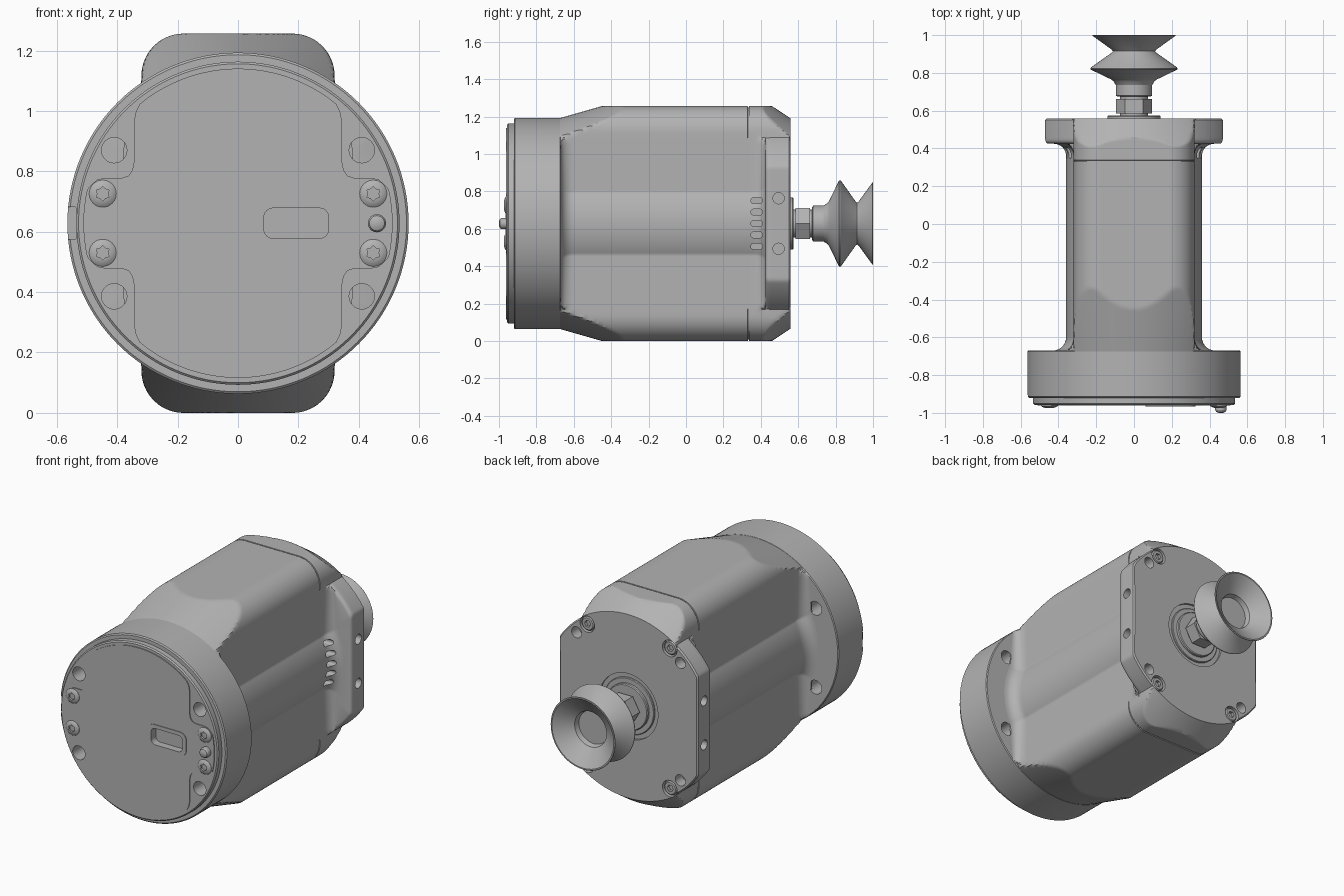
import bpy, bmesh, math
from math import sin, cos, pi, sqrt, hypot

if "Cube" in bpy.data.objects:
    bpy.data.objects.remove(bpy.data.objects["Cube"])

C = 0.628  # height of the main axis
grey = bpy.data.materials.new("plain grey")
grey.use_nodes = True
COL = (0.45, 0.45, 0.45, 1)
grey.diffuse_color = COL
grey.node_tree.nodes["Principled BSDF"].inputs["Base Color"].default_value = COL


def loft(name, rings):
    """Solid skinned through equal rings of points; a one-point ring closes to a tip."""
    bm = bmesh.new()
    vs = [[bm.verts.new(p) for p in ring] for ring in rings]
    for a, b in zip(vs, vs[1:]):
        n = len(a)
        for i in range(n):
            j = (i + 1) % n
            bm.faces.new((a[i], a[j], b[j], b[i]))
    bm.faces.new(vs[0])
    bm.faces.new(vs[-1])
    bmesh.ops.recalc_face_normals(bm, faces=bm.faces)
    me = bpy.data.meshes.new(name)
    bm.to_mesh(me)
    bm.free()
    me.materials.append(grey)
    ob = bpy.data.objects.new(name, me)
    bpy.context.collection.objects.link(ob)
    return ob


def circle(r, n=32, u=0, v=0):
    return [(u + r * cos(2 * pi * i / n), v + r * sin(2 * pi * i / n)) for i in range(n)]


def prism(name, pts, a0, a1, axis="Y"):
    """Outline in (x, z) run along y, or in (y, z) run along x; z is from the axis."""
    def place(a):
        return [(u, a, v + C) if axis == "Y" else (a, u, v + C) for u, v in pts]
    return loft(name, [place(a0), place(a1)])


def lathe(name, profile, n=64, x=0, z=0):
    """Profile of (y, radius) turned about a y-axis line."""
    return loft(name, [[(u, y, v + C) for u, v in circle(r, n, x, z)] for y, r in profile])


def capsule(hu, hv, r, u=0, v=0, n=8):
    """Rounded rectangle outline."""
    pts = []
    for k, (su, sv) in enumerate(((1, 1), (-1, 1), (-1, -1), (1, -1))):
        for i in range(n + 1):
            t = (k + i / n) * pi / 2
            pts.append((u + su * (hu - r) + r * cos(t), v + sv * (hv - r) + r * sin(t)))
    return pts


def active(ob):
    bpy.ops.object.select_all(action="DESELECT")
    ob.select_set(True)
    bpy.context.view_layer.objects.active = ob


def cut(target, cutters):
    """Subtract all cutters, then drop them."""
    active(cutters[0])
    for c in cutters:
        c.hide_render = True
        c.select_set(True)
    if len(cutters) > 1:
        bpy.ops.object.join()
    tool = bpy.context.view_layer.objects.active
    active(target)
    m = target.modifiers.new("cut", "BOOLEAN")
    m.operation, m.solver, m.object = "DIFFERENCE", "EXACT", tool
    bpy.ops.object.modifier_apply(modifier="cut")
    bpy.data.objects.remove(tool)


QUADS = [(sx, sz) for sx in (1, -1) for sz in (1, -1)]
parts = []

# --- Main body: rounded box merged with a motor barrel, flared at both ends ---
N = 288


def box_radius(t, hx=0.32, hz=0.628, r=0.14):
    lo, hi = 0.1, 0.9
    for _ in range(30):
        m = (lo + hi) / 2
        qx, qz = abs(m * cos(t)) - hx + r, abs(m * sin(t)) - hz + r
        d = hypot(max(qx, 0), max(qz, 0)) + min(max(qx, qz), 0) - r
        lo, hi = (m, hi) if d < 0 else (lo, m)
    return lo


angles = [2 * pi * i / N for i in range(N)]
base = [max(box_radius(t), 0.36) for t in angles]
flange = [min(0.47 / max(abs(cos(t)), 1e-6), 0.56) for t in angles]


def fillet(t, r):
    return r - sqrt(max(r * r - (r - t) ** 2, 0)) if 0 <= t < r else 0


def body_radius(y, i):
    cone = min(0.565 + (y + 0.67) * 0.286, 0.565 + (0.555 - y) * 0.66)
    core = min(base[i], cone)
    if 0.3305 < y < 0.3375:            # seam groove
        core -= 0.007
    if y < -0.5:                       # flare into the front housing
        return max(core, min(base[i] + fillet(max(y + 0.67, 0), 0.07), 0.56))
    if y <= 0.425:                     # flare into the rear flange
        return max(core, min(base[i] + fillet(0.425 - y, 0.065), flange[i]))
    edge = fillet(y - 0.425, 0.022) + max(0, y - 0.55)
    return max(core, flange[i] - edge)


ys = [-0.68] + [-0.67 + 0.07 * (k / 10) ** 1.6 for k in range(11)]
ys += [-0.59 + 0.0125 * k for k in range(24)] + [0.0, 0.25, 0.33, 0.331, 0.337, 0.338]
ys += [0.425 - 0.065 * (k / 10) ** 1.6 for k in range(10, -1, -1)]
ys += [0.4252, 0.428, 0.432, 0.438, 0.447, 0.46, 0.475, 0.49, 0.505, 0.52, 0.535, 0.55, 0.558]
body = loft("body", [[(body_radius(y, i) * cos(t), y, C + body_radius(y, i) * sin(t))
                      for i, t in enumerate(angles)] for y in ys])
cutters = [prism("recess_cutter", circle(0.2, 64), 0.545, 0.6)]
for sx, sz in QUADS:
    cutters.append(prism("bore_cutter", circle(0.05, 32, sx * 0.28, sz * 0.43), 0.53, 0.6))
    cutters.append(prism("pin_hole_cutter", circle(0.034, 32, sx * 0.352, sz * 0.36), 0.49, 0.6))
    cutters.append(prism("side_hole_cutter", circle(0.03, 24, 0.495, sz * 0.135), sx * 0.42, sx * 0.5, "X"))
for sx in (1, -1):
    for k in range(-2, 3):
        cutters.append(prism("vent_cutter", capsule(0.031, 0.016, 0.0155, 0.378, k * 0.061), sx * 0.3, sx * 0.5, "X"))
cut(body, cutters)
parts.append(body)

# --- Front housing ring and face plate ---
housing = lathe("front_housing", [(-0.92, 0.558), (-0.914, 0.565), (-0.675, 0.565), (-0.67, 0.56)], 128)
plate = lathe("face_plate", [(-0.91, 0.535), (-0.95, 0.535), (-0.957, 0.528)], 128)


def front_holes():
    return [prism("hole_cutter", circle(0.042, 32, sx * 0.41, sz * 0.242), -1.1, -0.6) for sx, sz in QUADS]


cut(housing, front_holes() + [prism("notch_cutter", capsule(0.03, 0.053, 0.004, -0.565, 0), -1.0, -0.905)])
port = capsule(0.107, 0.05, 0.03, 0.193, 0)
cut(plate, front_holes() + [prism("port_cutter", port, -1.1, -0.918)])

# Raised cover panel, with cut-away corners
quarter = [(0.512 * sin(a), 0.512 * cos(a)) for a in [k * 0.62 / 14 for k in range(15)]]
quarter += [(0.325, 0.395), (0.338, 0.37), (0.345, 0.335), (0.345, 0.2), (0.35, 0.175), (0.363, 0.157),
            (0.385, 0.15), (0.44, 0.15), (0.465, 0.145), (0.483, 0.13)]
quarter += [(0.512 * cos(a), 0.512 * sin(a)) for a in (0.22, 0.16, 0.1, 0.05, 0)]
half = quarter + [(x, -z) for x, z in quarter[-2::-1]]
outline = half + [(-x, z) for x, z in half[-2:0:-1]]
panel = prism("cover_panel", outline, -0.95, -0.962)
cut(panel, [prism("port_cutter", port, -1.1, -0.9)])
frame = prism("port_frame", capsule(0.132, 0.073, 0.045, 0.193, 0), -0.955, -0.966)
cut(frame, [prism("port_cutter", port, -1.1, -0.9)])
parts += [housing, plate, panel, frame]

# Contact pin on the front
parts.append(lathe("front_pin", [(-0.95, 0.03), (-0.985, 0.03), (-0.994, 0.025), (-1.0, 0.012)], 32, 0.46, 0))


def star(r, x, z):
    return [(x + r * (1 if k % 2 else 0.72) * cos(k * pi / 6), z + r * (1 if k % 2 else 0.72) * sin(k * pi / 6))
            for k in range(12)]


# --- Screws: domed on the front, sunken socket heads on the rear ---
for sx, sz in QUADS:
    x, z = sx * 0.448, sz * 0.098
    s = lathe("front_screw", [(-0.95, 0.045), (-0.963, 0.045), (-0.969, 0.037), (-0.973, 0.025), (-0.974, 0.012)], 32, x, z)
    cut(s, [prism("socket_cutter", star(0.024, x, z), -1.0, -0.96)])
    x, z = sx * 0.28, sz * 0.43
    r = lathe("rear_screw", [(0.52, 0.042), (0.548, 0.042), (0.554, 0.036)], 32, x, z)
    cut(r, [prism("socket_cutter", circle(0.021, 6, x, z), 0.535, 0.6)])
    parts += [s, r]

# --- Suction cup fitting ---
parts.append(lathe("outer_washer", [(0.54, 0.172), (0.552, 0.172), (0.556, 0.168)]))
parts.append(lathe("inner_washer", [(0.54, 0.14), (0.57, 0.14), (0.575, 0.135)]))
parts.append(lathe("fitting_stem", [(0.57, 0.075), (0.69, 0.075)], 48))
parts.append(prism("hex_nut", circle(0.096, 6), 0.585, 0.662))
parts.append(lathe("suction_cup", [
    (0.675, 0.088), (0.68, 0.096), (0.735, 0.096), (0.755, 0.108), (0.765, 0.12), (0.817, 0.228),
    (0.823, 0.231), (0.829, 0.228), (0.907, 0.118), (0.915, 0.112), (0.923, 0.118), (0.997, 0.22),
    (1.0, 0.218), (1.0, 0.21), (0.925, 0.108), (0.895, 0.1)]))

# Smooth shading with sharp edges kept
for ob in parts:
    active(ob)
    bpy.ops.object.shade_smooth_by_angle(angle=math.radians(28))
bpy.ops.object.select_all(action="DESELECT")
